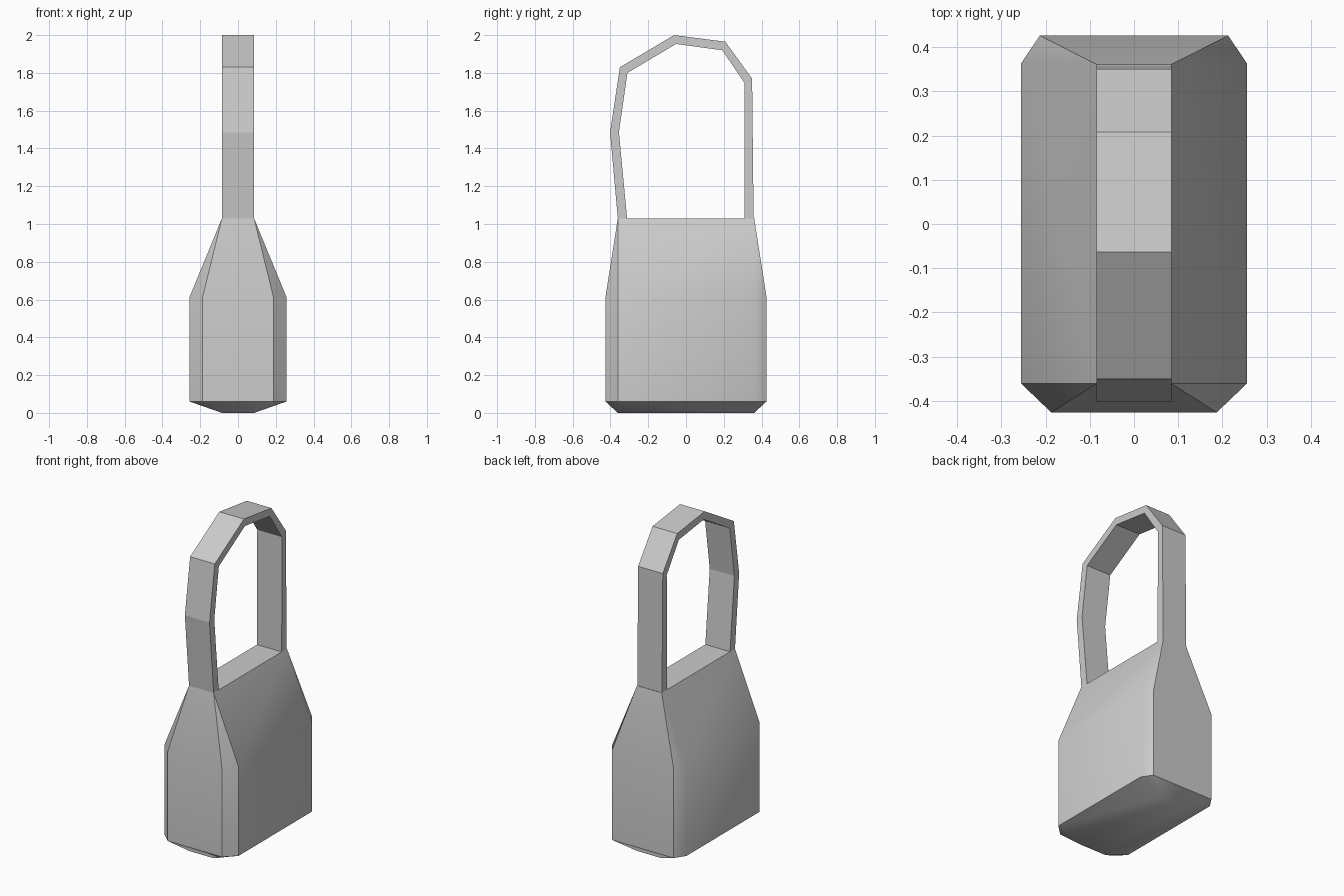
import bpy, bmesh
from math import radians

if "Cube" in bpy.data.objects:
    bpy.data.objects.remove(bpy.data.objects["Cube"])


def finish(bm, name):
    bmesh.ops.recalc_face_normals(bm, faces=bm.faces)
    mesh = bpy.data.meshes.new(name)
    bm.to_mesh(mesh)
    bm.free()
    obj = bpy.data.objects.new(name, mesh)
    bpy.context.collection.objects.link(obj)
    return obj


# Bag body: chamfered box tapering to a narrow rectangle above and below
bm = bmesh.new()
octagon = [(-0.187, -0.426), (0.187, -0.426), (0.256, -0.36), (0.256, 0.362),
           (0.213, 0.426), (-0.213, 0.426), (-0.256, 0.362), (-0.256, -0.36)]
low = [bm.verts.new((x, y, 0.06)) for x, y in octagon]
high = [bm.verts.new((x, y, 0.615)) for x, y in octagon]
for i in range(8):
    j = (i + 1) % 8
    bm.faces.new((low[i], low[j], high[j], high[i]))

for ring, z in ((low, 0.0), (high, 1.03)):
    cap = [bm.verts.new((x, y, z)) for x, y in
           ((-0.085, -0.361), (0.085, -0.361), (0.085, 0.361), (-0.085, 0.361))]
    bm.faces.new(cap)
    for k in range(4):
        a, b, c = ring[2 * k], ring[2 * k + 1], ring[(2 * k + 2) % 8]
        n = (k + 1) % 4
        bm.faces.new((a, b, cap[n], cap[k]))
        bm.faces.new((b, c, cap[n]))
body = finish(bm, "bag_body")
bpy.context.view_layer.objects.active = body
body.select_set(True)
bpy.ops.object.shade_smooth_by_angle(angle=radians(40))

# Carrying strap: flat-faced band looping over the body
outer = [(-0.361, 1.03), (-0.402, 1.485), (-0.35, 1.83), (-0.063, 2.0),
         (0.208, 1.965), (0.35, 1.77), (0.358, 1.03)]
inner = [(-0.312, 1.03), (-0.355, 1.485), (-0.31, 1.80), (-0.053, 1.953),
         (0.192, 1.92), (0.311, 1.745), (0.309, 1.03)]
bm = bmesh.new()
sections = []
for (yo, zo), (yi, zi) in zip(outer, inner):
    sections.append([bm.verts.new(p) for p in
                     ((-0.085, yo, zo), (0.085, yo, zo),
                      (0.085, yi, zi), (-0.085, yi, zi))])
for s, t in zip(sections, sections[1:]):
    for i in range(4):
        j = (i + 1) % 4
        bm.faces.new((s[i], s[j], t[j], t[i]))
bm.faces.new(sections[0])
bm.faces.new(sections[-1])
finish(bm, "carry_strap")
